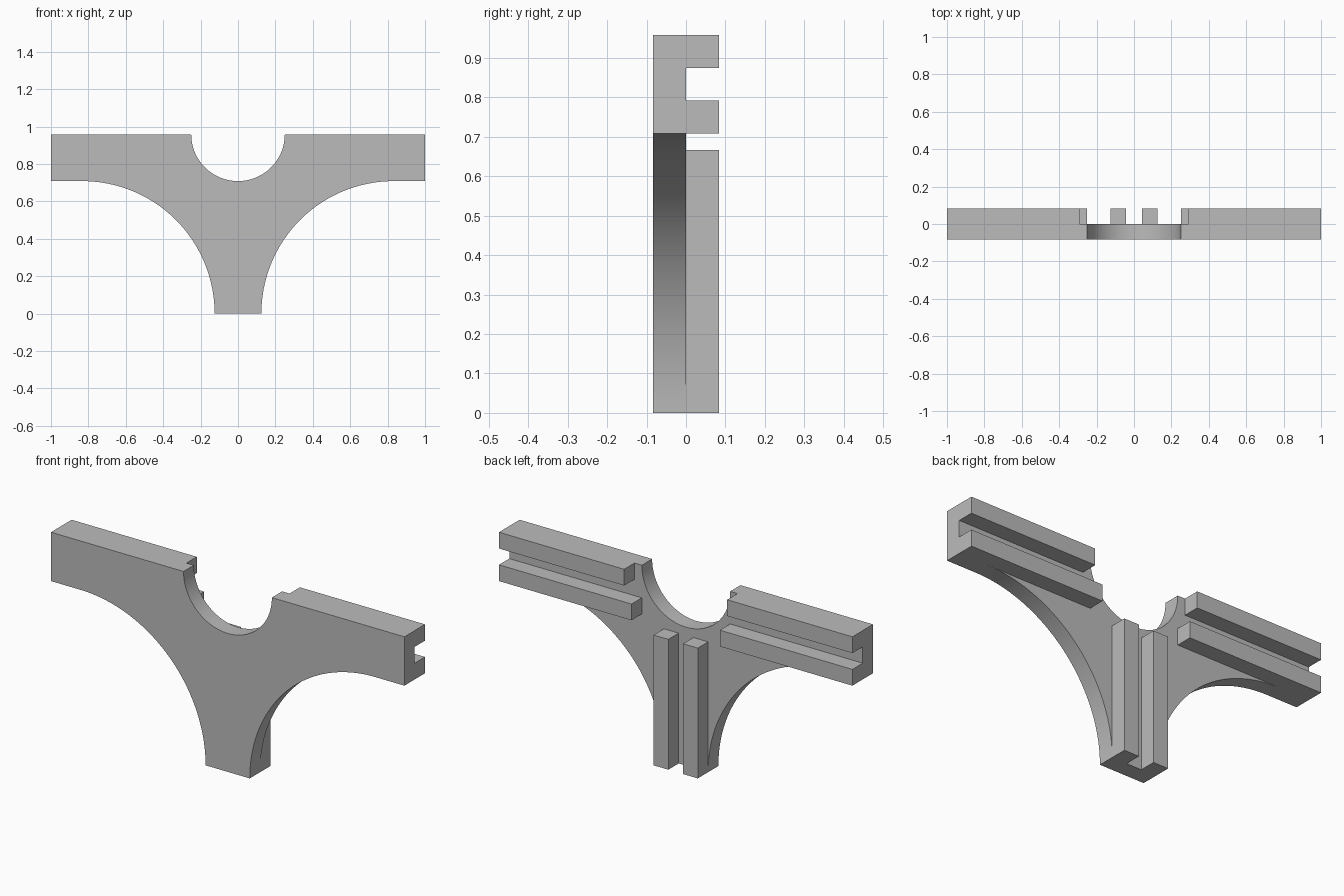
import bpy, bmesh
from math import sin, cos, pi, radians

cube = bpy.data.objects.get("Cube")
if cube:
    bpy.data.objects.remove(cube, do_unlink=True)

UNIT = 1 / 12            # plate thickness, rail width and rail depth
NOTCH = 3 * UNIT         # radius of the top notch
FILLET = 8.5 * UNIT      # radius of the arcs under the arms
STEM = 1.5 * UNIT        # half width of the stem
TOP = NOTCH + FILLET
STEPS = 40

grey = bpy.data.materials.new("plain grey")
grey.use_nodes = True
colour = (0.5, 0.5, 0.5, 1)
grey.diffuse_color = colour
grey.node_tree.nodes["Principled BSDF"].inputs["Base Color"].default_value = colour


def extrude_profile(name, profile, y0, y1):
    """Extrude a closed (x, z) outline along y."""
    bm = bmesh.new()
    face = bm.faces.new([bm.verts.new((x, y0, z)) for x, z in profile])
    moved = bmesh.ops.extrude_face_region(bm, geom=[face])["geom"]
    verts = [v for v in moved if isinstance(v, bmesh.types.BMVert)]
    bmesh.ops.translate(bm, verts=verts, vec=(0, y1 - y0, 0))
    bmesh.ops.recalc_face_normals(bm, faces=bm.faces)
    mesh = bpy.data.meshes.new(name)
    bm.to_mesh(mesh)
    bm.free()
    mesh.materials.append(grey)
    obj = bpy.data.objects.new(name, mesh)
    bpy.context.collection.objects.link(obj)
    return obj


def rail(name, x0, x1, z0, z1):
    return extrude_profile(name, [(x0, z0), (x1, z0), (x1, z1), (x0, z1)], 0, UNIT)


# Y-shaped plate: half outline from the notch bottom round to the stem, mirrored
angles = [i / STEPS * pi / 2 for i in range(STEPS + 1)]
notch = [(NOTCH * sin(a), TOP - NOTCH * cos(a)) for a in angles]
fillet = [(STEM + FILLET - FILLET * sin(a), FILLET * cos(a)) for a in angles]
half = notch + [(1, TOP), (1, FILLET)] + fillet
outline = half + [(-x, z) for x, z in reversed(half[1:])]
plate = extrude_profile("plate", outline, -UNIT, 0)

# Keep the flat faces crisp and the arcs smooth
bpy.context.view_layer.objects.active = plate
plate.select_set(True)
bpy.ops.object.shade_smooth_by_angle(angle=radians(30))

# Pairs of rails on the back of each arm and of the stem
for side, s in (("left", 1), ("right", -1)):
    rail(side + "_upper_rail", s * 3.5 * UNIT, s, TOP - UNIT, TOP)
    rail(side + "_lower_rail", s * NOTCH, s, FILLET, FILLET + UNIT)
    rail(side + "_stem_rail", s * UNIT / 2, s * STEM, 0, 8 * UNIT)
